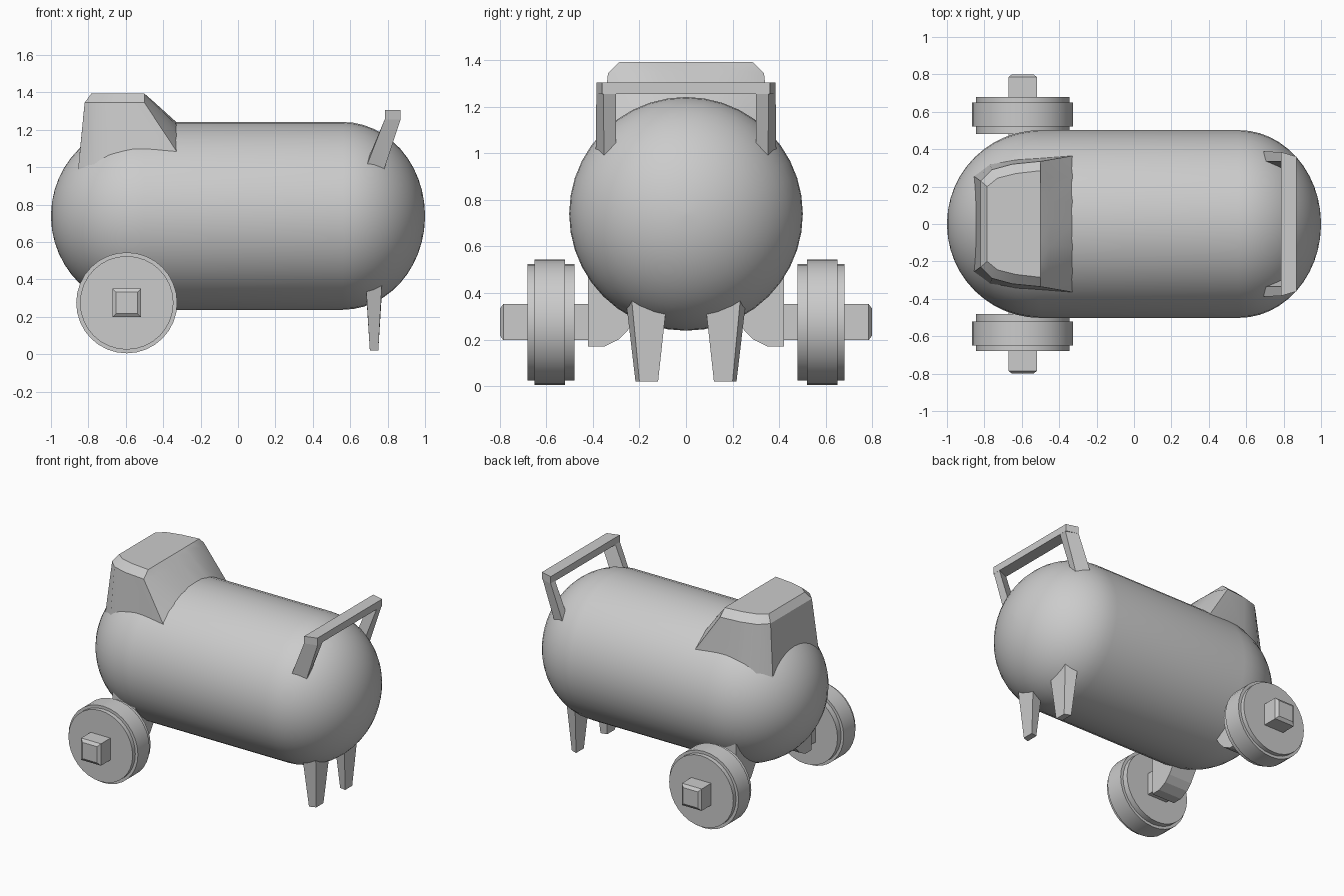
import bpy, bmesh
from math import sin, cos, pi, sqrt

if "Cube" in bpy.data.objects:
    bpy.data.objects.remove(bpy.data.objects["Cube"])


def loft(name, rings, mirror=False, angle=30):
    """Skin closed rings of equal length, cap both ends, optionally mirror across y."""
    bm = bmesh.new()
    vs = [[bm.verts.new(p) for p in r] for r in rings]
    n = len(vs[0])
    for a, b in zip(vs, vs[1:]):
        for i in range(n):
            j = (i + 1) % n
            bm.faces.new((a[i], a[j], b[j], b[i]))
    bm.faces.new(vs[0])
    bm.faces.new(vs[-1])
    bmesh.ops.recalc_face_normals(bm, faces=bm.faces)
    me = bpy.data.meshes.new(name)
    bm.to_mesh(me)
    bm.free()
    ob = bpy.data.objects.new(name, me)
    bpy.context.collection.objects.link(ob)
    if angle:
        bpy.ops.object.select_all(action='DESELECT')
        ob.select_set(True)
        bpy.context.view_layer.objects.active = ob
        bpy.ops.object.shade_smooth_by_angle(angle=angle * pi / 180)
    if mirror:
        m = ob.modifiers.new("mirror", 'MIRROR')
        m.use_axis = (False, True, False)
        m.use_bisect_axis = (False, False, False)
        m.use_mirror_merge = False
    return ob


def circle_x(x, r, n=40, z=0.74):
    return [(x, r * cos(2 * pi * i / n), z + r * sin(2 * pi * i / n)) for i in range(n)]


def circle_y(y, r, n=32):
    return [(WX + r * cos(2 * pi * i / n), y, WZ + r * sin(2 * pi * i / n)) for i in range(n)]


def square_y(y, h):
    return [(WX + sx * h, y, WZ + sz * h) for sx, sz in ((-1, -1), (1, -1), (1, 1), (-1, 1))]


# Tank: cylinder with domed ends
R, steps = 0.502, 12
left = [(-0.50 - 0.50 * cos(t), R * sin(t)) for t in
        [0.02 + (pi / 2 - 0.02) * i / steps for i in range(steps + 1)]]
right = [(0.56 + 0.44 * cos(t), R * sin(t)) for t in
         [pi / 2 - (pi / 2 - 0.02) * i / steps for i in range(steps + 1)]]
loft("tank", [circle_x(x, r) for x, r in left + right])

# Wheels: wide hub disc with a raised tread band
WX, WZ = -0.595, 0.275
loft("wheel", [circle_y(y, r) for y, r in
               ((0.48, 0.25), (0.52, 0.25), (0.52, 0.27), (0.65, 0.27), (0.65, 0.25), (0.68, 0.25))],
     mirror=True)

# Square axle with chamfered tip
loft("axle", [square_y(0.40, 0.077), square_y(0.785, 0.077), square_y(0.80, 0.057)],
     mirror=True, angle=0)

# Axle brackets under the tank
prof = [(0.42, 0.17), (0.42, 0.53), (0.30, 0.50), (0.18, 0.35), (0.25, 0.24), (0.29, 0.20), (0.35, 0.17)]
loft("axle_bracket", [[(x, y, z) for y, z in prof] for x in (-0.685, -0.505)], mirror=True, angle=0)

# Tapered feet at the other end
loft("foot", [
    [(0.75, 0.12, 0.02), (0.75, 0.20, 0.02), (0.705, 0.217, 0.02), (0.705, 0.13, 0.02)],
    [(0.77, 0.085, 0.34), (0.77, 0.235, 0.39), (0.685, 0.256, 0.35), (0.685, 0.10, 0.33)]],
    mirror=True, angle=0)

# Handle arms and cross bar
loft("handle_arm", [
    [(0.685, 0.388, 1.00), (0.775, 0.352, 0.97), (0.77, 0.30, 1.00), (0.685, 0.335, 1.02)],
    [(0.785, 0.385, 1.257), (0.87, 0.355, 1.257), (0.87, 0.30, 1.257), (0.785, 0.335, 1.257)]],
    mirror=True, angle=0)
loft("handle_bar", [
    [(0.785, -0.385, z), (0.87, -0.36, z), (0.87, 0.36, z), (0.785, 0.385, z)]
    for z in (1.255, 1.305)], angle=0)


# Motor hood: half outlines from back to front, mirrored into closed rings
def whole(half):
    return half + [(x, -y, z) for x, y, z in reversed(half[1:-1])]


def on_tank(y):
    return (-0.325, y, 0.735 + sqrt(R * R - y * y))


base = [(-0.855, 0, 0.99), (-0.855, 0.255, 0.985), (-0.77, 0.32, 1.0), (-0.63, 0.347, 1.03),
        (-0.325, 0.365, 1.08), on_tank(0.25), on_tank(0.12), on_tank(0)]
mid = [(-0.82, 0, 1.345), (-0.82, 0.23, 1.345), (-0.76, 0.29, 1.345), (-0.65, 0.32, 1.345),
       (-0.50, 0.335, 1.345), (-0.46, 0.25, 1.352), (-0.45, 0.12, 1.35), (-0.45, 0, 1.35)]
top = [(-0.785, 0, 1.393), (-0.785, 0.20, 1.393), (-0.73, 0.245, 1.393), (-0.63, 0.27, 1.393),
       (-0.50, 0.285, 1.393), (-0.50, 0.20, 1.393), (-0.50, 0.10, 1.393), (-0.50, 0, 1.393)]
loft("motor_hood", [whole(base), whole(mid), whole(top)])
